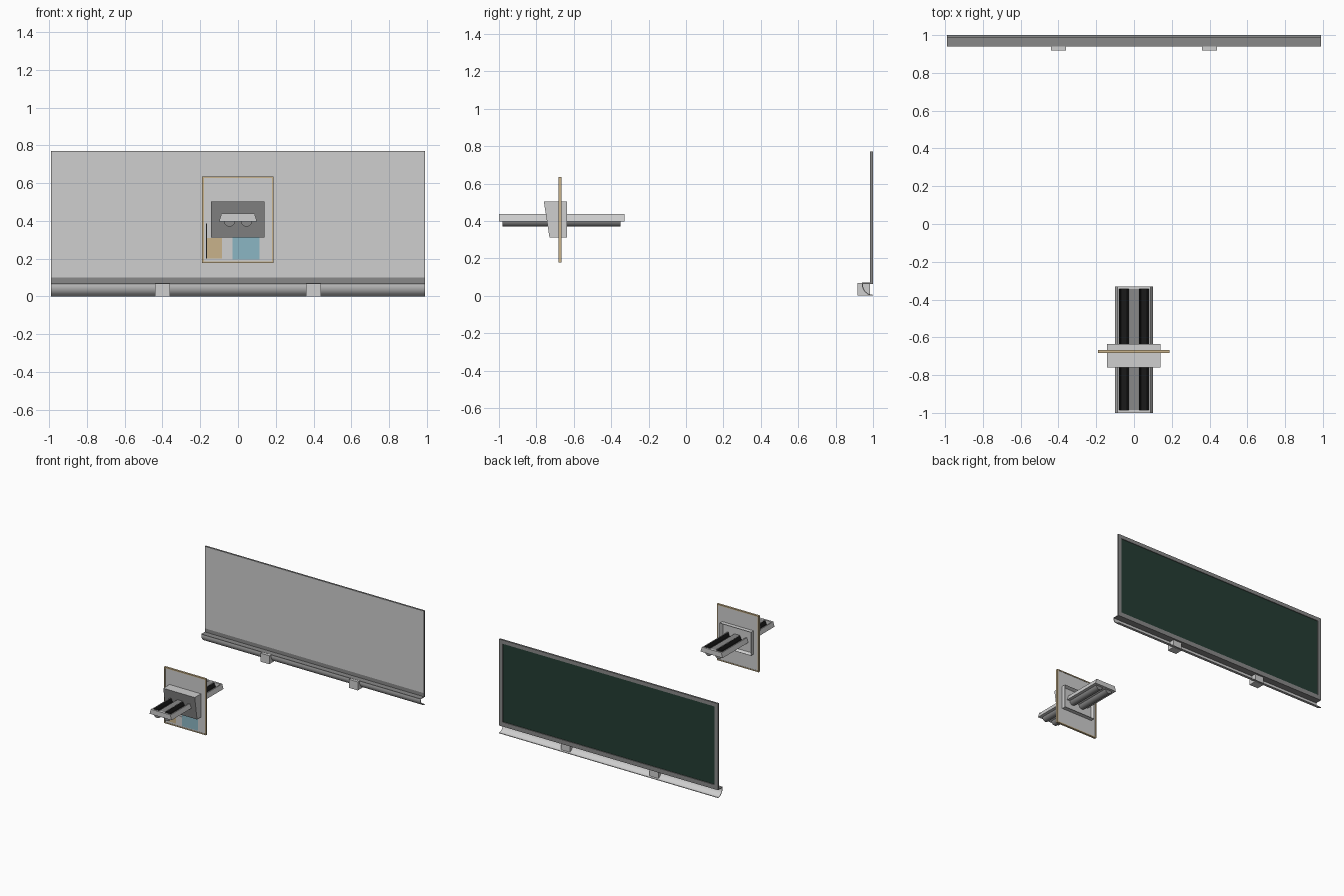
import bpy, bmesh, math

if "Cube" in bpy.data.objects:
    bpy.data.objects.remove(bpy.data.objects["Cube"])


def mat(name, r, g, b):
    m = bpy.data.materials.new(name)
    m.diffuse_color = (r, g, b, 1)
    m.use_nodes = True
    m.node_tree.nodes["Principled BSDF"].inputs["Base Color"].default_value = m.diffuse_color
    return m


LIGHT = mat("light grey", 0.62, 0.62, 0.62)
MID = mat("mid grey", 0.25, 0.25, 0.25)
GREEN = mat("board green", 0.018, 0.046, 0.034)
TAN = mat("wood tan", 0.58, 0.45, 0.26)
BLUE = mat("paper blue", 0.26, 0.47, 0.55)
BLACK = mat("near black", 0.01, 0.01, 0.01)


def finish(name, bm, mats):
    bmesh.ops.recalc_face_normals(bm, faces=bm.faces)
    me = bpy.data.meshes.new(name)
    bm.to_mesh(me)
    bm.free()
    for m in mats:
        me.materials.append(m)
    ob = bpy.data.objects.new(name, me)
    bpy.context.collection.objects.link(ob)
    return ob


def box(name, x, y, z, m):
    """Box from (min, max) ranges."""
    bm = bmesh.new()
    bmesh.ops.create_cube(bm, size=1)
    for v in bm.verts:
        v.co = [r[0] if c < 0 else r[1] for c, r in zip(v.co, (x, y, z))]
    return finish(name, bm, [m])


def extrude(name, pts, axis, lo, hi, mats):
    """Closed profile swept along x (pts are y,z) or along y (pts are x,z)."""
    bm = bmesh.new()
    place = (lambda a, b: (lo, a, b)) if axis == "x" else (lambda a, b: (a, lo, b))
    f = bm.faces.new([bm.verts.new(place(a, b)) for a, b in pts])
    ext = bmesh.ops.extrude_face_region(bm, geom=[f])["geom"]
    d = hi - lo
    bmesh.ops.translate(bm, vec=(d, 0, 0) if axis == "x" else (0, d, 0),
                        verts=[g for g in ext if isinstance(g, bmesh.types.BMVert)])
    return finish(name, bm, mats)


def frame(name, x, y, z, t, m):
    """Four bars around a rectangle in the xz plane."""
    for n, xr, zr in (("left", (x[0], x[0] + t), z), ("right", (x[1] - t, x[1]), z),
                      ("bottom", (x[0] + t, x[1] - t), (z[0], z[0] + t)),
                      ("top", (x[0] + t, x[1] - t), (z[1] - t, z[1]))):
        box(f"{name}_{n}", xr, y, zr, m)


# Chalkboard: grey backing, green writing surface, raised frame
box("chalkboard_backing", (-0.988, 0.988), (0.984, 0.989), (0.1, 0.768), LIGHT)
box("chalkboard_surface", (-0.965, 0.965), (0.989, 0.994), (0.095, 0.745), GREEN)
frame("chalkboard_frame", (-0.99, 0.99), (0.985, 1.0), (0.07, 0.77), 0.03, MID)

# Chalk tray: flat top with a rounded shell under it, open at the back
box("tray_top", (-0.99, 0.99), (0.94, 1.0), (0.064, 0.07), MID)
arc = [i * math.pi / 16 for i in range(9)]
outer = [(1 - 0.06 * math.cos(t), 0.064 - 0.064 * math.sin(t)) for t in arc]
inner = [(1 - 0.055 * math.cos(t), 0.064 - 0.059 * math.sin(t)) for t in reversed(arc)]
shell = extrude("tray_shell", outer + inner, "x", -0.99, 0.99, [LIGHT])
bpy.context.view_layer.objects.active = shell
shell.select_set(True)
bpy.ops.object.shade_smooth_by_angle(angle=math.radians(40))
for s, n in ((-1, "left"), (1, "right")):
    c = 0.4 * s
    box(f"tray_support_{n}", (c - 0.04, c + 0.04), (0.918, 0.985), (0.0, 0.069), LIGHT)

# Pinboard with a thin wooden frame and pinned papers
PX, PZ = (-0.19, 0.188), (0.177, 0.636)
box("pinboard_panel", (-0.185, 0.183), (-0.68, -0.669), (0.182, 0.631), LIGHT)
frame("pinboard_frame", PX, (-0.683, -0.666), PZ, 0.009, TAN)
for n, x, z, m in (("tan", (-0.163, -0.085), (0.2, 0.31), TAN),
                   ("white", (-0.085, -0.03), (0.2, 0.27), LIGHT),
                   ("blue", (-0.03, 0.115), (0.195, 0.32), BLUE),
                   ("edge", (-0.17, -0.165), (0.2, 0.385), BLACK)):
    box(f"paper_{n}", x, (-0.682, -0.679), z, m)

# Wall speaker: sloping dark front, recessed back
speaker = extrude("speaker_box", [(-0.76, 0.503), (-0.635, 0.503), (-0.635, 0.312), (-0.73, 0.312)],
                  "x", -0.143, 0.141, [LIGHT, MID])
bm = bmesh.new()
bm.from_mesh(speaker.data)
bm.normal_update()
for f in bm.faces:
    if f.normal.y < -0.8:
        f.material_index = 1
back = [f for f in bm.faces if f.normal.y > 0.9]
bmesh.ops.inset_region(bm, faces=back, thickness=0.016)
bmesh.ops.translate(bm, verts=back[0].verts, vec=(0, -0.025, 0))
bm.to_mesh(speaker.data)
bm.free()

# Strip light: housing with two dark grooves in the top, closed ends, tubes below
half = [(0.1, 0.398), (0.088, 0.436), (0.08, 0.436), (0.07, 0.408), (0.038, 0.408), (0.026, 0.436)]
profile = half + [(-x, z) for x, z in reversed(half)]
housing = extrude("light_housing", profile, "y", -0.985, -0.345, [LIGHT, BLACK])
for p in housing.data.polygons:
    c = p.center
    if abs(p.normal.y) < 0.5 and 0.03 < abs(c.x) < 0.078 and c.z > 0.4:
        p.material_index = 1
cap = [(0.1, 0.398), (0.088, 0.438), (-0.088, 0.438), (-0.1, 0.398)]
extrude("light_end_front", cap, "y", -1.0, -0.985, [LIGHT])
extrude("light_end_back", cap, "y", -0.345, -0.33, [LIGHT])
box("light_spine", (-0.024, 0.024), (-0.985, -0.345), (0.43, 0.4375), MID)
for s, n in ((-1, "left"), (1, "right")):
    pts = [(0.045 * s + 0.03 * math.cos(a), 0.399 - 0.03 * math.sin(a))
           for a in (i * math.pi / 10 for i in range(11))]
    tube = extrude(f"light_tube_{n}", pts, "y", -0.98, -0.35, [MID])
    bpy.ops.object.select_all(action="DESELECT")
    bpy.context.view_layer.objects.active = tube
    tube.select_set(True)
    bpy.ops.object.shade_smooth_by_angle(angle=math.radians(40))
